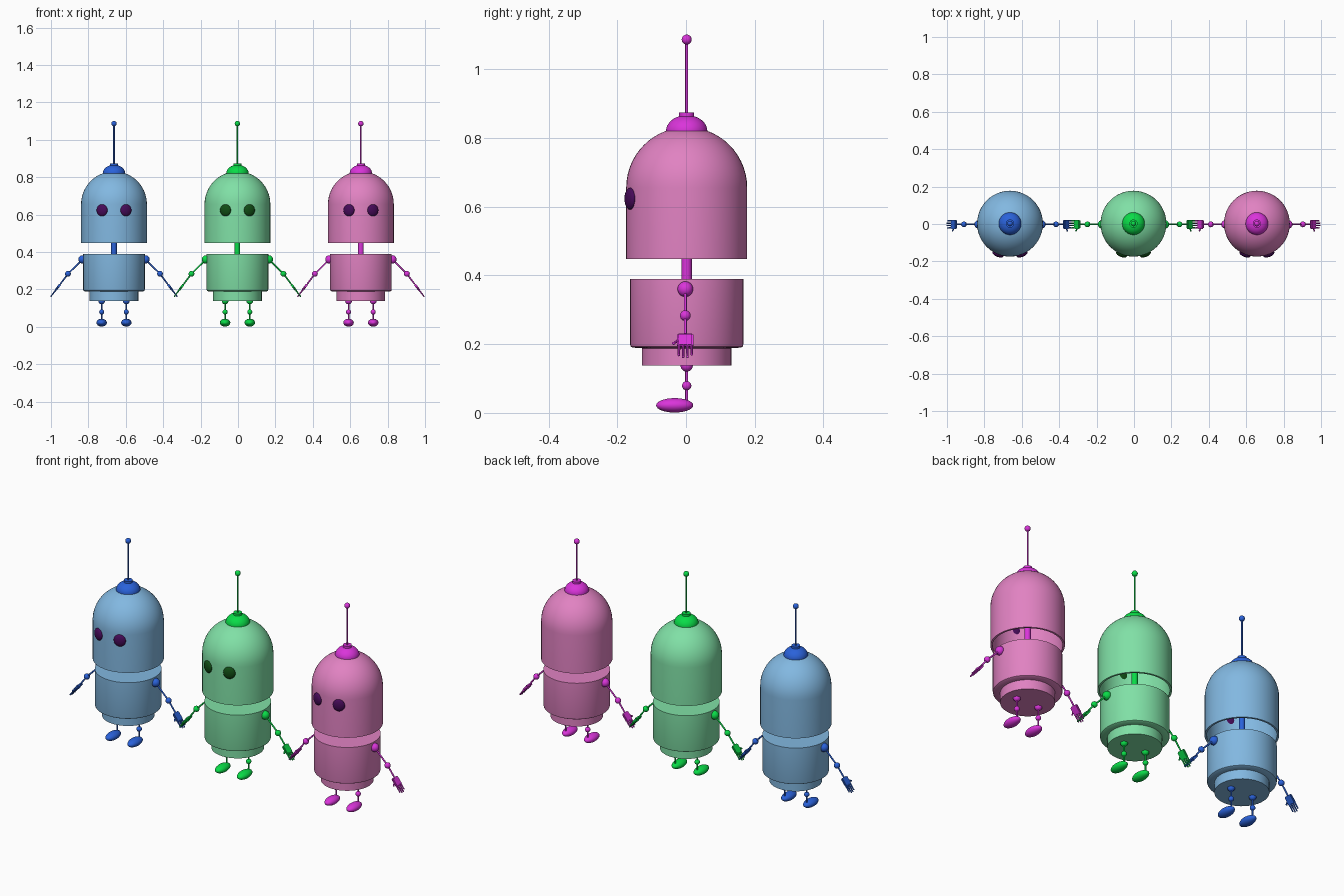
import bpy, bmesh, math
from mathutils import Vector, Matrix

if "Cube" in bpy.data.objects:
    bpy.data.objects.remove(bpy.data.objects["Cube"], do_unlink=True)


def material(name, rgb):
    linear = [(c / 255 / 12.92) if c < 11 else ((c / 255 + 0.055) / 1.055) ** 2.4 for c in rgb]
    mat = bpy.data.materials.new(name)
    mat.use_nodes = True
    mat.diffuse_color = (*linear, 1)
    mat.node_tree.nodes["Principled BSDF"].inputs["Base Color"].default_value = (*linear, 1)
    return mat


def finish(name, bm, mat, origin):
    bmesh.ops.recalc_face_normals(bm, faces=bm.faces)
    for f in bm.faces:
        f.smooth = True
    mesh = bpy.data.meshes.new(name)
    bm.to_mesh(mesh)
    bm.free()
    mesh.set_sharp_from_angle(angle=math.radians(35))
    mesh.materials.append(mat)
    obj = bpy.data.objects.new(name, mesh)
    obj.location = origin
    bpy.context.collection.objects.link(obj)


def lathe(bm, profile, steps=48):
    """Spin a profile of (radius, height) points around z."""
    verts = [bm.verts.new((r, 0, z)) for r, z in profile]
    edges = [bm.edges.new(pair) for pair in zip(verts, verts[1:])]
    bmesh.ops.spin(bm, geom=verts + edges, axis=(0, 0, 1), cent=(0, 0, 0),
                   angle=math.tau, steps=steps, use_duplicate=False)
    bmesh.ops.remove_doubles(bm, verts=bm.verts, dist=0.00005)


def ball(bm, centre, radii, turn=0):
    if not isinstance(radii, tuple):
        radii = (radii,) * 3
    m = Matrix.Translation(centre) @ Matrix.Rotation(turn, 4, 'Z') @ Matrix.Diagonal((*radii, 1))
    bmesh.ops.create_uvsphere(bm, u_segments=24, v_segments=14, radius=1, matrix=m)


def rod(bm, a, b, r1, r2=None, sides=12):
    a, b = Vector(a), Vector(b)
    turn = (b - a).to_track_quat('Z', 'Y').to_matrix().to_4x4()
    bmesh.ops.create_cone(bm, cap_ends=True, segments=sides, radius1=r1,
                          radius2=r1 if r2 is None else r2, depth=(b - a).length,
                          matrix=Matrix.Translation((a + b) / 2) @ turn)


def dome(radius, base, rise, start=0.0, steps=14):
    """Quarter-ellipse profile running from its rim to its tip."""
    angles = [start + (math.pi / 2 - start) * i / steps for i in range(steps + 1)]
    return [(radius * math.cos(t), base + rise * math.sin(t)) for t in angles]


def robot(label, x, shell, accent, eye):
    origin = (x, 0.002, 0)

    # Head: hollow bell with a thin wall
    bm = bmesh.new()
    lathe(bm, [(0.176, 0.448)] + dome(0.176, 0.655, 0.176)
          + dome(0.166, 0.655, 0.166)[::-1] + [(0.166, 0.448), (0.176, 0.448)])
    finish(label + "_head", bm, shell, origin)

    # Body: wide drum over a narrower base
    bm = bmesh.new()
    lathe(bm, [(0, 0.39), (0.165, 0.39), (0.165, 0.2), (0.163, 0.193), (0.158, 0.19),
               (0.13, 0.188), (0.13, 0.138), (0, 0.138)])
    finish(label + "_body", bm, shell, origin)

    # Neck
    bm = bmesh.new()
    rod(bm, (0, 0, 0.38), (0, 0, 0.822), 0.0148, sides=24)
    finish(label + "_neck", bm, accent, origin)

    # Antenna: domed mount, collar, rod and tip
    bm = bmesh.new()
    lathe(bm, [(0, 0.815), (0.06, 0.815)] + dome(0.06, 0.82, 0.046))
    rod(bm, (0, 0, 0.858), (0, 0, 0.874), 0.022, sides=24)
    rod(bm, (0, 0, 0.87), (0, 0, 1.08), 0.0042)
    ball(bm, (0, 0, 1.086), 0.0145)
    finish(label + "_antenna", bm, accent, origin)

    for name, s in (("left", 1), ("right", -1)):
        # Eye: flattened disc facing outwards from the head
        turn = math.asin(0.064 / 0.176)
        bm = bmesh.new()
        ball(bm, (s * 0.064, -0.164, 0.623), (0.031, 0.014, 0.032), s * turn)
        finish(f"{label}_{name}_eye", bm, eye, origin)

        # Leg and foot
        hip = s * 0.066
        bm = bmesh.new()
        ball(bm, (hip, 0, 0.138), 0.018)
        rod(bm, (hip, 0, 0.138), (hip, 0, 0.025), 0.0042)
        ball(bm, (hip, 0, 0.079), 0.0135)
        finish(f"{label}_{name}_leg", bm, accent, origin)
        bm = bmesh.new()
        ball(bm, (hip, -0.035, 0.022), (0.028, 0.054, 0.021))
        finish(f"{label}_{name}_foot", bm, accent, origin)

        # Arm with shoulder and elbow joints
        shoulder = Vector((s * 0.168, -0.004, 0.36))
        elbow = Vector((s * 0.246, -0.004, 0.283))
        down = Vector((s * 0.603, 0, -0.798))
        wrist = elbow + down * 0.068
        bm = bmesh.new()
        ball(bm, shoulder, 0.0225)
        ball(bm, elbow, 0.0155)
        rod(bm, shoulder, elbow, 0.0042)
        rod(bm, elbow, wrist, 0.0042)
        finish(f"{label}_{name}_arm", bm, accent, origin)

        # Hand: bevelled palm, four fingers, thumb towards the front
        bm = bmesh.new()
        side = Vector((0, 1, 0))
        frame = Matrix((down.cross(side), side, down)).transposed().to_4x4()
        bmesh.ops.create_cube(bm, size=1, matrix=Matrix.Translation(wrist + down * 0.022) @ frame
                              @ Matrix.Diagonal((0.012, 0.047, 0.046, 1)))
        bmesh.ops.bevel(bm, geom=bm.edges[:], offset=0.004, segments=2, affect='EDGES')
        for i, length in enumerate((0.076, 0.083, 0.083, 0.074)):
            across = side * (-0.018 + i * 0.012)
            tip = wrist + across * 1.05 + down * length
            rod(bm, wrist + across + down * 0.04, tip, 0.0042, 0.0032, 8)
            ball(bm, tip, 0.0034)
        thumb = wrist - side * 0.034 + down * 0.033
        rod(bm, wrist - side * 0.018 + down * 0.02, thumb, 0.0042, 0.0034, 8)
        ball(bm, thumb, 0.0045)
        finish(f"{label}_{name}_hand", bm, accent, origin)


purple_eye = material("dark purple", (70, 10, 88))
green_eye = material("dark green", (16, 76, 20))
robots = (
    ("blue", (130, 184, 225), (42, 98, 218), purple_eye),
    ("green", (128, 224, 166), (10, 220, 72), green_eye),
    ("pink", (225, 130, 194), (218, 52, 218), purple_eye),
)
for i, (label, pale, bright, eye) in enumerate(robots):
    robot(label, -0.003 + (i - 1) * 0.66,
          material("pale " + label, pale), material("bright " + label, bright), eye)
